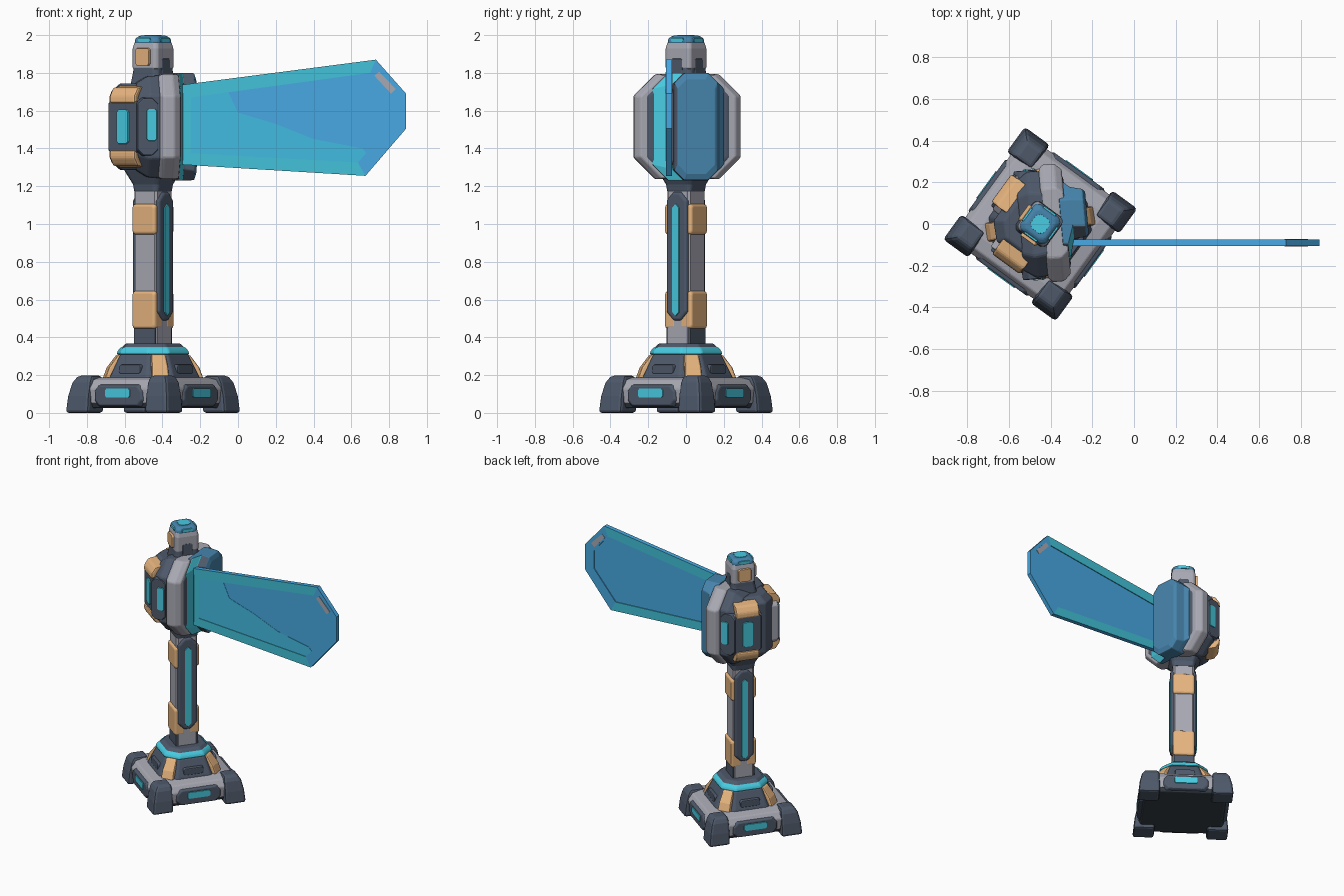
import bpy, bmesh, math

if "Cube" in bpy.data.objects:
    bpy.data.objects.remove(bpy.data.objects["Cube"])

CX = -0.450                      # axis of the post


def colour(name, r, g, b):
    m = bpy.data.materials.new(name)
    lin = [((c / 255 + 0.055) / 1.055) ** 2.4 for c in (r, g, b)]
    m.diffuse_color = (*lin, 1)
    m.use_nodes = True
    m.node_tree.nodes["Principled BSDF"].inputs["Base Color"].default_value = m.diffuse_color
    return m


DARK = colour("dark slate", 78, 89, 106)
GREY = colour("light grey", 169, 169, 180)
ORANGE = colour("tan orange", 230, 180, 126)
CYAN = colour("glow cyan", 72, 204, 226)
STEEL = colour("steel blue", 70, 132, 172)
BLUE = colour("screen blue", 71, 168, 226)
TINT = colour("screen light blue", 66, 187, 225)
TEAL = colour("screen teal", 66, 194, 216)
BLACK = colour("underside dark", 54, 63, 73)


def loft(name, sections, mat, ang=0.0, bevel=0.0, origin=(CX, 0, 0)):
    """Skin a stack of equal-length point loops, cap both ends, turn about z."""
    bm = bmesh.new()
    c, s = math.cos(math.radians(ang)), math.sin(math.radians(ang))
    rings = [[bm.verts.new((x * c - y * s + origin[0], x * s + y * c + origin[1], z))
              for x, y, z in sec] for sec in sections]
    n = len(rings[0])
    for a, b in zip(rings, rings[1:]):
        for i in range(n):
            j = (i + 1) % n
            bm.faces.new((a[i], a[j], b[j], b[i]))
    bm.faces.new(rings[0][::-1])
    bm.faces.new(rings[-1])
    bmesh.ops.recalc_face_normals(bm, faces=bm.faces)
    me = bpy.data.meshes.new(name)
    bm.to_mesh(me)
    bm.free()
    ob = bpy.data.objects.new(name, me)
    bpy.context.collection.objects.link(ob)
    me.materials.append(mat)
    if bevel:
        m = ob.modifiers.new("bevel", "BEVEL")
        m.width, m.segments, m.angle_limit = bevel, 2, math.radians(25)
    return ob


def octo(w, h, c):
    """Chamfered rectangle with half sizes w, h."""
    return [(w, -h + c), (w, h - c), (w - c, h), (-w + c, h),
            (-w, h - c), (-w, -h + c), (-w + c, -h), (w - c, -h)]


def up(name, levels, mat, bevel=0.008, ang=-36):
    """Vertical chamfered column from (z, half width, chamfer) levels."""
    return loft(name, [[(x, y, z) for x, y in octo(w, w, c)] for z, w, c in levels],
                mat, ang, bevel)


def out(name, ang, levels, z, mat, bevel=0.006, a=0.0):
    """Plate facing direction ang, from (distance, half width, half height, chamfer)."""
    return loft(name, [[(d, a + x, z + y) for x, y in octo(w, h, c)]
                       for d, w, h, c in levels], mat, ang, bevel)


# Base: deck, side windows, corner feet, pyramid and collar
up("base_underside", [(0.025, 0.285, 0.03), (0.06, 0.303, 0.03)], BLACK)
up("base_deck", [(0.05, 0.302, 0.03), (0.13, 0.31, 0.03), (0.175, 0.28, 0.03),
                 (0.188, 0.22, 0.03)], GREY)
for k in range(4):
    side, corner = -36 + 90 * k, 9 + 90 * k
    out(f"base_window_frame_{k}", side, [(0.29, 0.17, 0.06, 0.03), (0.317, 0.15, 0.052, 0.03)],
        0.092, DARK)
    out(f"base_window_{k}", side, [(0.30, 0.085, 0.027, 0.008), (0.322, 0.08, 0.023, 0.008)],
        0.105, CYAN, 0)
    secs = [[(lo, lo, z), (hi, lo, z), (hi, hi, z), (lo, hi, z)]
            for z, lo, hi in ((0, 0.185, 0.335), (0.09, 0.185, 0.326), (0.16, 0.185, 0.310),
                              (0.197, 0.19, 0.288))]
    loft(f"corner_foot_{k}", secs, DARK, side, 0.016)
    secs = [[(d0, -w, z), (d1, -w, z), (d1, w, z), (d0, w, z)]
            for z, d0, d1, w in ((0.18, 0.17, 0.265, 0.046), (0.24, 0.15, 0.243, 0.044),
                                 (0.31, 0.12, 0.19, 0.038))]
    loft(f"orange_brace_{k}", secs, ORANGE, corner, 0.01)
    out(f"pyramid_panel_{k}", side, [(0.15, 0.08, 0.03, 0.01), (0.212, 0.07, 0.025, 0.01)],
        0.23, DARK)
up("base_pyramid", [(0.17, 0.225, 0.10), (0.20, 0.215, 0.10), (0.31, 0.165, 0.075)], DARK)
up("glow_collar", [(0.31, 0.172, 0.08), (0.33, 0.168, 0.08), (0.350, 0.15, 0.07)], CYAN)
up("collar_top", [(0.343, 0.152, 0.07), (0.368, 0.128, 0.06)], DARK)

# Post with grey core, dark foot, clasps and glowing strips
up("post_core", [(0.35, 0.075, 0.012), (1.25, 0.075, 0.012)], GREY, 0)
up("head_bracket", [(1.17, 0.078, 0.015), (1.21, 0.085, 0.02), (1.29, 0.125, 0.03),
                    (1.34, 0.125, 0.03)], DARK)
for k, side in enumerate((54, 234)):
    out(f"post_lower_plate_{k}", side, [(0.05, 0.07, 0.05, 0.005), (0.079, 0.07, 0.05, 0.005)],
        0.405, DARK)
    for z, h in ((0.545, 0.10), (1.025, 0.08)):
        out(f"post_clasp_{k}_{z}", side, [(0.02, 0.076, h, 0.01), (0.08, 0.076, h, 0.01),
            (0.09, 0.068, h - 0.01, 0.01)], z, ORANGE)
for k, side in enumerate((-36, 144)):
    out(f"strip_mount_{k}", side, [(0.05, 0.068, 0.34, 0.045), (0.082, 0.068, 0.34, 0.045),
        (0.09, 0.058, 0.33, 0.04)], 0.83, DARK)
    out(f"glow_strip_{k}", side, [(0.07, 0.026, 0.30, 0.02), (0.096, 0.022, 0.295, 0.02)],
        0.81, CYAN, 0)

# Head: rear core with orange caps and windows
ZH = 1.515
up("head_core", [(1.285, 0.15, 0.06), (1.33, 0.19, 0.07), (1.70, 0.19, 0.07),
                 (1.745, 0.15, 0.06)], DARK)
for k, side in enumerate((144, 234)):
    sh = -0.03 if k == 0 else -0.02
    out(f"rear_plate_{k}", side, [(0.15, 0.112, 0.16, 0.03), (0.228, 0.108, 0.155, 0.03)],
        ZH, GREY, a=sh)
    out(f"rear_panel_{k}", side, [(0.20, 0.103, 0.15, 0.025), (0.243, 0.098, 0.145, 0.025)],
        ZH, DARK, a=sh)
    out(f"rear_window_{k}", side, [(0.23, 0.042, 0.095, 0.012), (0.25, 0.036, 0.09, 0.012)],
        ZH, CYAN, 0, sh)
    for tag, sgn in (("upper", 1), ("lower", -1)):
        secs = [[(0.13, sh - 0.083, ZH + sgn * z), (d, sh - 0.083, ZH + sgn * z),
                 (d, sh + 0.083, ZH + sgn * z), (0.13, sh + 0.083, ZH + sgn * z)]
                for z, d in ((0.125, 0.253), (0.165, 0.251), (0.205, 0.223), (0.216, 0.16))]
        loft(f"{tag}_orange_cap_{k}", secs, ORANGE, side, 0.012)

# Head: front octagonal slab, grey rim, side windows and nose screen
AX = 5
out("front_slab", AX, [(-0.10, 0.215, 0.23, 0.08), (-0.04, 0.255, 0.268, 0.10),
                       (0.11, 0.245, 0.275, 0.11), (0.13, 0.21, 0.272, 0.11)], ZH, DARK, 0.01)
out("grey_rim", AX, [(0.015, 0.262, 0.268, 0.10), (0.035, 0.283, 0.278, 0.115),
                     (0.09, 0.283, 0.278, 0.115), (0.125, 0.252, 0.274, 0.115)], ZH, GREY, 0.008)
for k, sgn in enumerate((1, -1)):
    out(f"side_window_frame_{k}", AX + sgn * 90,
        [(0.20, 0.06, 0.16, 0.03), (0.262, 0.055, 0.15, 0.03)], ZH, DARK, a=sgn * 0.05)
    out(f"side_window_{k}", AX + sgn * 90,
        [(0.25, 0.030, 0.088, 0.01), (0.268, 0.026, 0.083, 0.01)], ZH + 0.01, CYAN, 0, sgn * 0.03)
nose = loft("nose_screen", [[(d, a + x, ZH + y) for x, y in octo(w, h, c)]
            for d, w, h, c, a in ((0.10, 0.195, 0.285, 0.09, 0.0), (0.128, 0.19, 0.285, 0.085, 0.0),
                                  (0.155, 0.125, 0.285, 0.06, 0.04),
                                  (0.215, 0.115, 0.283, 0.05, 0.035),
                                  (0.228, 0.10, 0.25, 0.05, 0.035))], STEEL, AX, 0.005)
nose.data.materials.append(CYAN)
nose.data.materials.append(DARK)
for f in nose.data.polygons:     # glowing flank in front of the sign, dark side
    if f.center.y < -0.085 and f.normal.x > 0.2:
        f.material_index = 1
    elif f.normal.y < -0.5:
        f.material_index = 2
out("nose_slot", AX + 32, [(0.18, 0.016, 0.07, 0.008), (0.206, 0.013, 0.065, 0.008)],
    ZH, CYAN, 0, 0.04)

# Cap above the head
up("cap_neck", [(1.70, 0.10, 0.02), (1.80, 0.085, 0.02), (1.86, 0.08, 0.02)], DARK)
up("cap_body", [(1.82, 0.084, 0.015), (1.93, 0.084, 0.015), (1.965, 0.076, 0.015)], GREY)
up("cap_top", [(1.955, 0.079, 0.02), (1.98, 0.077, 0.02), (1.997, 0.06, 0.02)], STEEL)
up("cap_light", [(1.98, 0.042, 0.018), (2.0, 0.040, 0.018)], CYAN, 0)
for k, side in enumerate((144, 234)):
    out(f"cap_tab_{k}", side, [(0.05, 0.046, 0.047, 0.01), (0.10, 0.045, 0.046, 0.01)],
        1.885, ORANGE, 0.003)
    out(f"cap_front_panel_{k}", side + 180, [(0.05, 0.04, 0.05, 0.008), (0.087, 0.037, 0.046, 0.008)],
        1.83, DARK)
for k in range(4):
    out(f"cap_top_light_{k}", -36 + 90 * k, [(0.04, 0.04, 0.012, 0.004),
        (0.081, 0.038, 0.010, 0.004)], 1.974, CYAN, 0)

# Sign: bordered slab with a recessed two-tone screen on both faces
outer = [(-0.31, 1.735), (0.73, 1.87), (0.89, 1.69), (0.89, 1.505), (0.675, 1.255), (-0.31, 1.315)]
inner = [(-0.25, 1.67), (0.70, 1.80), (0.815, 1.66), (0.815, 1.53), (0.635, 1.325), (-0.25, 1.375)]
rim_mat = [1, 0, 0, 0, 1, 1]     # blue along the tip, teal elsewhere
YS, HALF = -0.09, 0.016
bm = bmesh.new()
loops = []
for y, pts in ((-HALF + 0.006, inner), (-HALF, inner), (-HALF, outer),
               (HALF, outer), (HALF, inner), (HALF - 0.006, inner)):
    loops.append([bm.verts.new((x, YS + y, z)) for x, z in pts])
for k, (a, b) in enumerate(zip(loops, loops[1:])):
    for i in range(6):
        j = (i + 1) % 6
        bm.faces.new((a[i], a[j], b[j], b[i])).material_index = 0 if k == 2 else rim_mat[i]
for loop in (loops[0], loops[-1]):
    bm.faces.new(loop).material_index = 0
bmesh.ops.recalc_face_normals(bm, faces=bm.faces)
me = bpy.data.meshes.new("sign_panel")
bm.to_mesh(me)
bm.free()
for m in (BLUE, TEAL):
    me.materials.append(m)
bpy.context.collection.objects.link(bpy.data.objects.new("sign_panel", me))

# Lighter lower-left part of the front screen, grey tabs near the tip
tint = [(-0.25, 1.67), (-0.05, 1.697), (0.0, 1.59), (0.20, 1.53), (0.40, 1.45), (0.66, 1.40),
        (0.68, 1.375), (0.635, 1.325), (-0.25, 1.375)]
tab = [(0.722, 1.785), (0.748, 1.806), (0.835, 1.715), (0.81, 1.69)]
loft("screen_tint", [[(x, YS - y, z) for x, z in tint] for y in (0.006, 0.012)],
     TINT, origin=(0, 0, 0))
for side, sgn in (("front", -1), ("back", 1)):
    loft(f"sign_tab_{side}", [[(x, YS + sgn * y, z) for x, z in tab] for y in (0.010, 0.019)],
         GREY, origin=(0, 0, 0))
